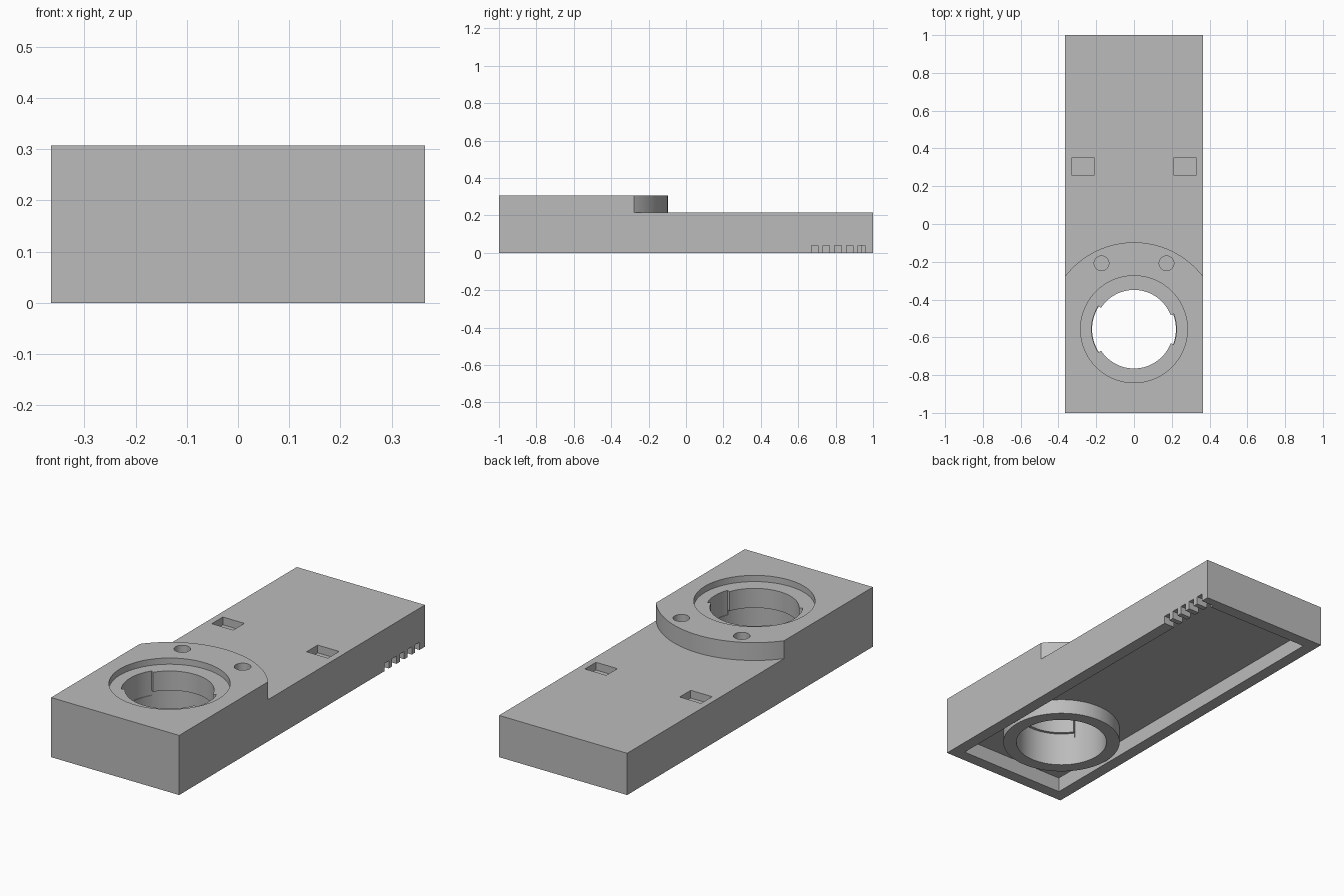
import bpy, bmesh
from math import sin, cos, pi, radians, asin

cube = bpy.data.objects.get("Cube")
if cube:
    bpy.data.objects.remove(cube, do_unlink=True)

W, L = 0.365, 1.0            # half width, half length
TOP, DECK, CEIL = 0.307, 0.215, 0.077
WALL = 0.062
CY = -0.557                  # centre of the round socket

grey = bpy.data.materials.new("plain grey")
grey.use_nodes = True
grey.diffuse_color = (0.5, 0.5, 0.5, 1)
grey.node_tree.nodes["Principled BSDF"].inputs["Base Color"].default_value = (0.5, 0.5, 0.5, 1)


def prism(name, outline, z0, z1):
    """Extrude a flat outline between two heights."""
    bm = bmesh.new()
    face = bm.faces.new([bm.verts.new((x, y, z0)) for x, y in outline])
    up = bmesh.ops.extrude_face_region(bm, geom=[face])
    verts = [v for v in up["geom"] if isinstance(v, bmesh.types.BMVert)]
    bmesh.ops.translate(bm, verts=verts, vec=(0, 0, z1 - z0))
    bmesh.ops.recalc_face_normals(bm, faces=bm.faces)
    mesh = bpy.data.meshes.new(name)
    bm.to_mesh(mesh)
    bm.free()
    mesh.materials.append(grey)
    ob = bpy.data.objects.new(name, mesh)
    bpy.context.collection.objects.link(ob)
    return ob


def rect(x0, x1, y0, y1):
    return [(x0, y0), (x1, y0), (x1, y1), (x0, y1)]


def arc(cx, cy, r, a0, a1, n):
    return [(cx + r * cos(a0 + (a1 - a0) * i / n), cy + r * sin(a0 + (a1 - a0) * i / n))
            for i in range(n + 1)]


def circle(cx, cy, r, n=72):
    return arc(cx, cy, r, 0, 2 * pi, n)[:-1]


def combine(tool, operation="DIFFERENCE"):
    """Merge a tool solid into the housing, or cut it away."""
    mod = housing.modifiers.new("shape", "BOOLEAN")
    mod.operation, mod.solver, mod.object = operation, "EXACT", tool
    bpy.context.view_layer.objects.active = housing
    bpy.ops.object.modifier_apply(modifier=mod.name)
    bpy.data.objects.remove(tool, do_unlink=True)


# Full block, lowered behind the rounded edge of the raised head
housing = prism("housing", rect(-W, W, -L, L), 0, TOP)
R = 0.46
edge = asin((W + 0.01) / R)
curve = arc(0, CY, R, pi / 2 + edge, pi / 2 - edge, 40)
combine(prism("deck_cut", curve + [(W + 0.01, L + 0.1), (-W - 0.01, L + 0.1)], DECK, TOP + 0.1))

# Hollow underside with a ring standing in it
combine(prism("cavity", rect(-W + WALL, W - WALL, -L + WALL, L - WALL), -0.1, CEIL))
combine(prism("ring", circle(0, CY, 0.287), 0, CEIL + 0.05), "UNION")

# Stepped round socket
combine(prism("lower_bore", circle(0, CY, 0.222), -0.1, 0.175))
combine(prism("lip_bore", circle(0, CY, 0.208), 0.1, TOP + 0.1))
combine(prism("counterbore", circle(0, CY, 0.283), TOP - 0.032, TOP + 0.1))

# Key slots through the lip, wider on the right side
for middle, half in ((pi, radians(33)), (0, radians(21))):
    sector = (arc(0, CY, 0.225, middle - half, middle + half, 14)
              + arc(0, CY, 0.18, middle + half, middle - half, 14))
    combine(prism("key_slot", sector, 0.15, TOP - 0.01))

# Mirrored blind holes and rectangular pockets
for side in (-1, 1):
    combine(prism("blind_hole", circle(side * 0.172, -0.208, 0.039, 32), TOP - 0.04, TOP + 0.1))
    x = side * 0.27
    combine(prism("pocket", rect(x - 0.061, x + 0.061, 0.26, 0.35), DECK - 0.04, DECK + 0.1))

# Row of vent notches in the bottom of the left wall
for i in range(5):
    y = 0.688 + i * 0.0625
    combine(prism("vent_notch", rect(W - WALL - 0.01, W + 0.1, y - 0.018, y + 0.018), -0.1, 0.04))

bpy.ops.object.select_all(action="DESELECT")
housing.select_set(True)
bpy.context.view_layer.objects.active = housing
bpy.ops.object.shade_smooth_by_angle(angle=radians(30))
